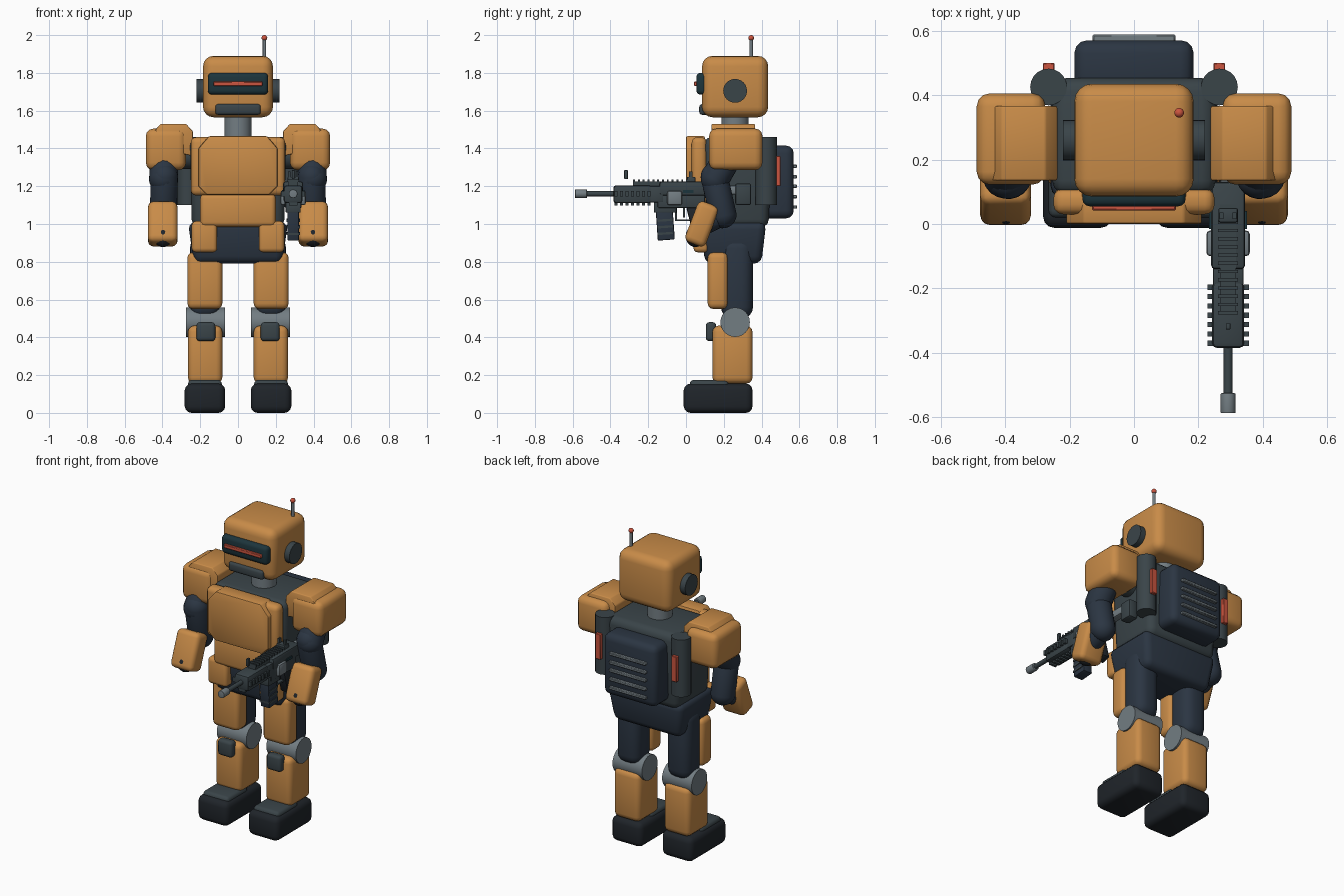
import bpy, bmesh, math
from mathutils import Vector, Matrix

if "Cube" in bpy.data.objects:
    bpy.data.objects.remove(bpy.data.objects["Cube"])

COL = dict(orange=(.58, .26, .065), navy=(.024, .036, .055), steel=(.042, .058, .066),
           grey=(.17, .205, .225), black=(.014, .018, .023), red=(.6, .09, .05), teal=(.012, .035, .045))
MAT = {}
for n, c in COL.items():
    MAT[n] = bpy.data.materials.new(n + "_paint")
    MAT[n].diffuse_color = (*c, 1)


def finish(name, bm, col, bevel=0, seg=3):
    bmesh.ops.recalc_face_normals(bm, faces=bm.faces[:])
    if bevel:
        edges = [e for e in bm.edges if e.calc_face_angle(0) > math.radians(32)]
        bmesh.ops.bevel(bm, geom=edges, offset=bevel, segments=seg, profile=.5,
                        affect='EDGES', clamp_overlap=True)
    me = bpy.data.meshes.new(name)
    bm.to_mesh(me)
    bm.free()
    me.materials.append(MAT[col])
    for p in me.polygons:
        p.use_smooth = True
    me.set_sharp_from_angle(angle=math.radians(38))
    ob = bpy.data.objects.new(name, me)
    bpy.context.collection.objects.link(ob)
    return ob


def box(name, x, y, z, col, bevel=0, seg=3, taper=(1, 1), tilt=0):
    """Box from (min, max) ranges; taper scales the bottom, tilt turns about x."""
    lo, hi = [Vector(v) for v in zip(sorted(x), sorted(y), sorted(z))]
    bm = bmesh.new()
    bmesh.ops.create_cube(bm, size=1)
    for v in bm.verts:
        v.co = Vector(a * b for a, b in zip(v.co, hi - lo))
        if v.co.z < 0:
            v.co.x *= taper[0]
            v.co.y *= taper[1]
    bm.transform(Matrix.Translation((lo + hi) / 2) @ Matrix.Rotation(math.radians(tilt), 4, 'X'))
    return finish(name, bm, col, bevel, seg)


def rod(name, a, b, r, col, n=24, bevel=0, r2=None):
    a, b = Vector(a), Vector(b)
    bm = bmesh.new()
    bmesh.ops.create_cone(bm, cap_ends=True, segments=n, radius1=r, radius2=r if r2 is None else r2,
                          depth=(b - a).length)
    bm.transform(Matrix.Translation((a + b) / 2) @ (b - a).to_track_quat('Z', 'Y').to_matrix().to_4x4())
    return finish(name, bm, col, bevel)


def ball(name, c, r, col, scale=(1, 1, 1)):
    bm = bmesh.new()
    bmesh.ops.create_uvsphere(bm, u_segments=20, v_segments=12, radius=r)
    bm.transform(Matrix.Translation(c) @ Matrix.Diagonal((*scale, 1)))
    return finish(name, bm, col)


def capsule(name, a, b, r, col):
    """Sphere split at its equator and stretched between two points."""
    a, b = Vector(a), Vector(b)
    d = b - a
    bm = bmesh.new()
    bmesh.ops.create_uvsphere(bm, u_segments=20, v_segments=11, radius=r)
    for v in bm.verts:
        v.co.z += d.length / 2 * (1 if v.co.z > 0 else -1)
    bm.transform(Matrix.Translation((a + b) / 2) @ d.to_track_quat('Z', 'Y').to_matrix().to_4x4())
    return finish(name, bm, col)


def prism(name, pts, y0, y1, col, bevel=0):
    """Front (x, z) outline extruded from y0 to y1."""
    bm = bmesh.new()
    f = bm.faces.new([bm.verts.new((x, y0, z)) for x, z in pts])
    ext = bmesh.ops.extrude_face_region(bm, geom=[f])['geom']
    for v in ext:
        if isinstance(v, bmesh.types.BMVert):
            v.co.y = y1
    return finish(name, bm, col, bevel, 2)


# head
box("head", (-.185, .185), (.085, .435), (1.565, 1.89), "orange", .055, 4)
box("visor", (-.16, .16), (.055, .12), (1.685, 1.80), "teal", .022)
box("visor_light", (-.13, .13), (.042, .07), (1.73, 1.754), "red", .004, 1)
box("chin_guard", (-.12, .12), (.07, .12), (1.578, 1.635), "steel", .015)
rod("ear_discs", (-.22, .26, 1.705), (.22, .26, 1.705), .063, "steel")
rod("neck", (0, .26, 1.42), (0, .26, 1.6), .072, "grey")
rod("antenna", (.14, .345, 1.87), (.14, .345, 1.98), .009, "grey", 12)
ball("antenna_tip", (.14, .345, 1.985), .015, "red")

# torso
box("torso", (-.255, .255), (.09, .455), (.98, 1.46), "steel", .045, taper=(.96, .9))
box("chest_plate", (-.25, .25), (.03, .11), (1.15, 1.46), "orange", .03)
prism("chest_panel", [(-.21, 1.2), (-.165, 1.155), (.165, 1.155), (.21, 1.2), (.21, 1.4),
                      (.155, 1.465), (-.155, 1.465), (-.21, 1.4)], 0, .1, "orange", .008)
box("belly_plate", (-.2, .2), (.035, .13), (.985, 1.16), "orange", .025)
box("pelvis", (-.265, .265), (.075, .425), (.79, 1.01), "navy", .04, taper=(.88, .85))

# backpack
box("backpack", (-.185, .185), (.4, .57), (1.03, 1.415), "navy", .04)
for z in (1.09, 1.145, 1.2, 1.25, 1.305):
    box("backpack_vent", (-.128, .128), (.564, .588), (z - .009, z + .009), "grey", .004, 1)

# mirrored limbs
for s in (-1, 1):
    side = "left" if s < 0 else "right"

    def mx(a, b):
        return (s * a, s * b)

    n = lambda t: side + "_" + t
    rod(n("tank"), (s * .265, .425, 1.1), (s * .265, .425, 1.46), .057, "steel", 20)
    box(n("tank_light"), mx(.247, .283), (.46, .5), (1.2, 1.36), "red", .003, 1)
    box(n("hip_plate"), mx(.11, .245), (.04, .12), (.85, 1.015), "orange", .022)

    # leg
    box(n("thigh"), mx(.095, .255), (.185, .355), (.5, .93), "navy", .06, 4)
    box(n("thigh_plate"), mx(.083, .268), (.115, .222), (.55, .85), "orange", .03)
    rod(n("knee"), (s * .07, .26, .48), (s * .275, .26, .48), .078, "grey")
    box(n("shin"), mx(.083, .265), (.14, .352), (.155, .462), "orange", .033)
    box(n("knee_pad"), mx(.12, .22), (.105, .16), (.38, .48), "steel", .018)
    box(n("foot"), mx(.068, .282), (-.012, .352), (0, .155), "black", .035)
    box(n("toe_cap"), mx(.085, .265), (.02, .225), (.11, .175), "steel", .022)

    # arm
    box(n("shoulder_pad"), mx(.275, .488), (.122, .405), (1.285, 1.505), "orange", .04)
    prism(n("shoulder_cap"), [(s * .238, 1.36), (s * .238, 1.49), (s * .275, 1.53), (s * .41, 1.53),
                              (s * .445, 1.49), (s * .445, 1.4)], .135, .366, "orange", .006)
    rod(n("shoulder_joint"), (s * .2, .26, 1.36), (s * .32, .26, 1.36), .07, "steel")
    capsule(n("upper_arm"), (s * .39, .2, 1.32), (s * .395, .155, 1.24), .077, "navy")
    capsule(n("lower_sleeve"), (s * .39, .15, 1.25), (s * .395, .195, 1.05), .073, "navy")
    capsule(n("elbow"), (s * .395, .195, 1.05), (s * .395, .09, 1.0), .06, "navy")
    box(n("forearm_plate"), mx(.32, .477), (.025, .142), (.885, 1.115), "orange", .03, tilt=-21)
    ball(n("hand"), (s * .397, .05, .935), .052, "black", (1, 1, 1.1))

# rifle, pointing forward along -y
X, Z = .292, 1.16


def gbox(name, w, y, z, col="steel", bevel=.006, **k):
    return box("rifle_" + name, (X - w / 2, X + w / 2), y, z, col, bevel, 2, **k)


rod("rifle_muzzle", (X, -.587, Z), (X, -.525, Z), .023, "grey", 16, .003)
rod("rifle_barrel", (X, -.53, Z), (X, -.37, Z), .014, "steel", 16)
gbox("handguard", .1, (-.385, -.18), (1.11, 1.205), bevel=.016)
gbox("front_receiver", .095, (-.19, -.12), (1.115, 1.2))
gbox("upper_receiver", .105, (-.14, .13), (1.15, 1.225), bevel=.012)
gbox("lower_receiver", .09, (-.15, .1), (1.085, 1.16))
gbox("magazine_well", .08, (-.17, -.05), (1.06, 1.12))
gbox("magazine", .062, (-.155, -.065), (.915, 1.08), "navy", tilt=4)
for z in (.95, .985, 1.02):
    gbox("magazine_rib", .07, (-.152, -.07), (z - .006, z + .006), bevel=0, tilt=4)
gbox("side_cover", .135, (-.1, -.02), (1.1, 1.175), "grey", .012)
gbox("indicator", .118, (-.015, .04), (1.165, 1.18), "teal", 0)
gbox("trigger_guard_bottom", .03, (-.055, .03), (1.015, 1.025), bevel=0)
gbox("trigger_guard_front", .03, (-.058, -.048), (1.015, 1.09), bevel=0)
gbox("trigger", .015, (-.015, -.005), (1.035, 1.09), bevel=0)
gbox("grip", .055, (.02, .085), (.94, 1.1), "black", .012, tilt=15)
gbox("stock_tube", .05, (.1, .31), (1.155, 1.205), "grey", .012)
gbox("stock", .06, (.26, .345), (1.1, 1.215), bevel=.012)
gbox("top_rail", .05, (-.28, .06), (1.2, 1.225), bevel=0)
for i in range(12):
    y = -.275 + i * .0255
    gbox("rail_tooth", .062, (y - .005, y + .005), (1.222, 1.236), bevel=0)
for i in range(7):
    y = -.37 + i * .029
    gbox("side_rail_tooth", .128, (y - .008, y + .008), (1.145, 1.175), bevel=0)
    gbox("under_rail_tooth", .045, (y - .008, y + .008), (1.098, 1.12), bevel=0)
gbox("front_sight", .014, (-.327, -.308), (1.238, 1.285), bevel=.002)
gbox("rear_sight_base", .06, (.005, .05), (1.215, 1.25))
for dx in (-.02, .02):
    box("rifle_rear_sight_post", (X + dx - .006, X + dx + .006), (.015, .035), (1.245, 1.278), "steel")

for m in bpy.data.materials:
    if m.users and not m.is_grease_pencil:
        m.use_nodes = True
        m.node_tree.nodes["Principled BSDF"].inputs["Base Color"].default_value = m.diffuse_color
